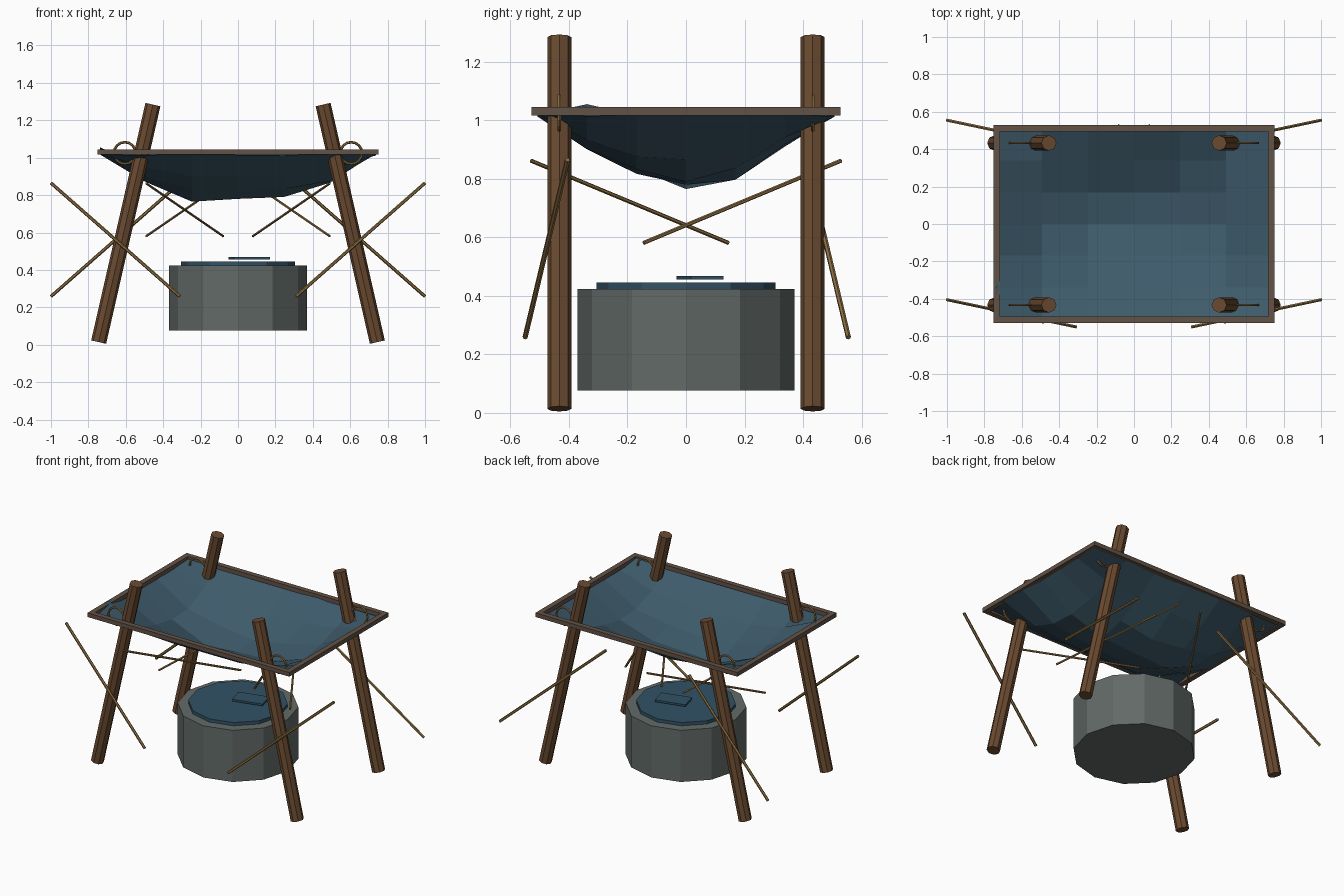
import bpy, bmesh, math, random
from mathutils import Vector

if "Cube" in bpy.data.objects:
    bpy.data.objects.remove(bpy.data.objects["Cube"])

random.seed(4)


def material(name, r, g, b):
    def lin(c):
        c /= 255
        return c / 12.92 if c < 0.04045 else ((c + 0.055) / 1.055) ** 2.4
    m = bpy.data.materials.new(name)
    m.diffuse_color = (lin(r), lin(g), lin(b), 1)
    m.use_nodes = True
    m.node_tree.nodes["Principled BSDF"].inputs["Base Color"].default_value = m.diffuse_color
    return m


WOOD = material("pole wood", 106, 74, 48)
FRAME = material("frame wood", 98, 82, 70)
CLOTH = material("blue cloth", 62, 91, 107)
LID = material("dark blue lid", 50, 82, 101)
STONE = material("grey stone", 98, 106, 103)
ROPE = material("rope", 142, 112, 66)


def finish(name, mat):
    ob = bpy.context.object
    ob.name = name
    ob.data.materials.append(mat)
    return ob


def rod(name, a, b, radius, sides, mat):
    a, b = Vector(a), Vector(b)
    bpy.ops.mesh.primitive_cylinder_add(vertices=sides, radius=radius, depth=(b - a).length,
                                        location=(a + b) / 2,
                                        rotation=(b - a).to_track_quat('Z', 'Y').to_euler())
    return finish(name, mat)


def box(name, loc, size, mat, turn=0):
    bpy.ops.mesh.primitive_cube_add(size=1, location=loc, rotation=(0, 0, turn))
    bpy.context.object.scale = size
    return finish(name, mat)


for s, side in ((-1, "left"), (1, "right")):
    for y, end in ((-0.433, "front"), (0.433, "back")):
        # leaning poles and the rope loops that hold the frame
        rod(f"{end}_{side}_pole", (s * 0.745, y, 0.014), (s * 0.455, y, 1.284), 0.041, 8, WOOD)
        bpy.ops.mesh.primitive_torus_add(location=(s * 0.605, y, 1.025), rotation=(math.pi / 2, 0, 0),
                                         major_radius=0.058, minor_radius=0.007,
                                         major_segments=16, minor_segments=6)
        finish(f"{end}_{side}_loop", ROPE)
    # outer rope stays
    rod(f"front_{side}_stay", (s * 1.0, -0.405, 0.865), (s * 0.31, -0.55, 0.258), 0.009, 6, ROPE)
    rod(f"back_{side}_stay", (s * 1.0, 0.555, 0.258), (s * 0.31, 0.41, 0.865), 0.009, 6, ROPE)
    # inner rope stays
    rod(f"front_{side}_inner_stay", (s * 0.49, -0.53, 0.862), (s * 0.08, 0.145, 0.581), 0.007, 6, ROPE)
    rod(f"back_{side}_inner_stay", (s * 0.08, 0.53, 0.862), (s * 0.49, -0.145, 0.581), 0.007, 6, ROPE)
    # frame bars
    box(f"{side}_frame_bar", (s * 0.735, 0, 1.031), (0.035, 1.055, 0.028), FRAME)
    box(f"{'front' if s < 0 else 'back'}_frame_bar", (0, s * 0.511, 1.031), (1.5, 0.035, 0.028), FRAME)

# sagging cloth: 6 x 6 grid
bm = bmesh.new()
bmesh.ops.create_grid(bm, x_segments=6, y_segments=6, size=1)
for v in bm.verts:
    u, w = v.co.x, v.co.y
    sag = 0.25 * math.cos(u * math.pi / 2) * math.cos(w * math.pi / 2)
    sag += 0.05 * (1 - u * u) * (1 - w * w) * (u * u - 0.0) * 3
    z = 1.025 - sag + random.uniform(-0.014, 0.014)
    if u < -0.9 and -0.8 < w < -0.5:      # lifted hem
        z = 1.055
    if abs(w) < 0.1 and abs(u) < 0.5:     # lowest points
        z = 0.765 if u < -0.2 else 0.79 if u > 0.2 else 0.78
    v.co = (u * 0.738, w * 0.508, z)
me = bpy.data.meshes.new("cloth")
bm.to_mesh(me)
bm.free()
me.materials.append(CLOTH)
bpy.context.collection.objects.link(bpy.data.objects.new("cloth", me))

# stone basin with lid and loose plate
rod("basin", (0, 0, 0.076), (0, 0, 0.424), 0.37, 12, STONE)
rod("lid", (0, 0, 0.42), (0, 0, 0.446), 0.305, 12, LID)
box("lid_plate", (0.06, 0.048, 0.462), (0.2, 0.115, 0.013), LID, 0.25)
